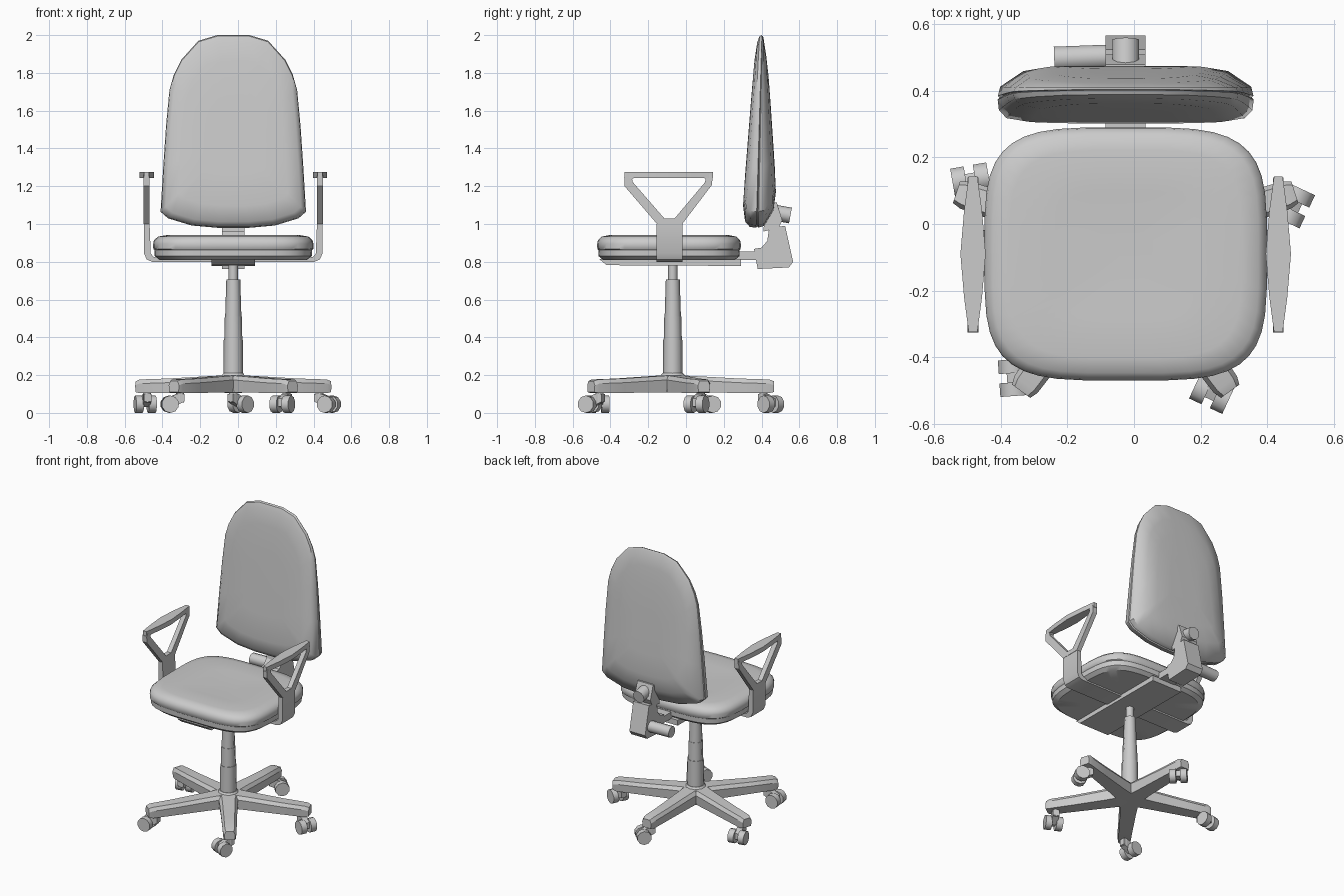
import bpy, bmesh, math
from mathutils import Vector, Matrix

if "Cube" in bpy.data.objects:
    bpy.data.objects.remove(bpy.data.objects["Cube"])

CX, CY = -0.025, -0.07          # column axis


def finish(bm, name, smooth=35):
    bmesh.ops.recalc_face_normals(bm, faces=bm.faces[:])
    me = bpy.data.meshes.new(name)
    bm.to_mesh(me)
    bm.free()
    ob = bpy.data.objects.new(name, me)
    bpy.context.collection.objects.link(ob)
    if smooth:
        bpy.ops.object.select_all(action='DESELECT')
        ob.select_set(True)
        bpy.context.view_layer.objects.active = ob
        bpy.ops.object.shade_smooth_by_angle(angle=math.radians(smooth))
    return ob


def loft(name, loops, smooth=35, closed=False):
    """Skin a list of equal loops; cap both ends, or join last to first."""
    bm = bmesh.new()
    rows = [[bm.verts.new(p) for p in lp] for lp in loops]
    n = len(rows[0])
    pairs = list(zip(rows, rows[1:])) + ([(rows[-1], rows[0])] if closed else [])
    for a, b in pairs:
        for i in range(n):
            j = (i + 1) % n
            bm.faces.new((a[i], a[j], b[j], b[i]))
    if not closed:
        bm.faces.new(rows[0])
        bm.faces.new(rows[-1])
    return finish(bm, name, smooth)


def prism(name, pts, axis, a, b):
    """Extrude a 2D profile along x or y."""
    put = (lambda p, t: (t, p[0], p[1])) if axis == 'x' else (lambda p, t: (p[0], t, p[1]))
    return loft(name, [[put(p, t) for p in pts] for t in (a, b)], 25)


def rod(name, p, q, r, n=10, r2=None):
    """Cylinder or cone between two points."""
    p, q = Vector(p), Vector(q)
    d = q - p
    rot = d.to_track_quat('Z', 'Y').to_matrix().to_4x4()
    bm = bmesh.new()
    bmesh.ops.create_cone(bm, cap_ends=True, segments=n, radius1=r,
                          radius2=r if r2 is None else r2, depth=d.length,
                          matrix=Matrix.Translation((p + q) / 2) @ rot)
    return finish(bm, name, 50)


def box(name, x0, x1, y0, y1, z0, z1):
    return prism(name, [(x0, z0), (x1, z0), (x1, z1), (x0, z1)], 'y', y0, y1)


# Seat: rounded-square loops for the pan and the cushion
def seat_loop(s, z, n=40):
    def sp(v):
        return math.copysign(abs(v) ** 0.5, v)
    out = []
    for i in range(n):
        t = 2 * math.pi * (i + 0.5) / n
        out.append((CX + 0.425 * s * sp(math.cos(t)), -0.09 + 0.381 * s * sp(math.sin(t)), z))
    return out


loft("seat_pan", [seat_loop(s, z) for s, z in
                  [(0.6, .81), (.92, .81), (.98, .83), (.985, .865)]])
loft("seat_cushion", [seat_loop(s, z) for s, z in
                      [(.97, .858), (.998, .868), (1, .895), (.99, .913), (.94, .933),
                       (.82, .942), (.5, .938), (.2, .934)]], 50)

# Backrest: arch outline, thicker towards the bottom and leaning back
half = [(.085, .98), (.22, .992), (.345, 1.03), (.385, 1.065), (.371, 1.3), (.356, 1.52),
        (.338, 1.71), (.315, 1.79), (.275, 1.87), (.185, 1.97), (.085, 2.0)]
arch = half + [(-x, z) for x, z in reversed(half)]


def back_loop(s, d):
    out = []
    for x, z in arch:
        z = 1.45 + (z - 1.45) * s
        thick = .08 - .05 * (z - 1) if d < 0 else .118 - .096 * (z - 1)
        out.append((CX + x * s, .372 + .03 * (z - 1) + d * thick, z))
    return out


loft("backrest_cushion", [back_loop(s, d) for s, d in
                          [(.4, -1), (.75, -.97), (.93, -.75), (.99, -.42), (1, 0), (.985, .05)]], 45)
loft("backrest_shell", [back_loop(s, d) for s, d in
                        [(.985, .05), (.998, .1), (.98, .35), (.8, .8), (.6, .97), (.3, 1)]], 45)

# Armrests: triangular loop, lens-shaped pad, bent mounting strip
outer = [(-.153, 1.0), (-.325, 1.2), (-.327, 1.245), (-.297, 1.275),
         (.115, 1.275), (.14, 1.25), (.138, 1.208), (-.02, 1.0)]
inner = [(-.115, 1.03), (-.282, 1.222), (-.285, 1.235), (-.275, 1.246),
         (.094, 1.246), (.104, 1.236), (.1, 1.22), (-.06, 1.03)]
strip = [(.473, 1.0), (.473, .845), (.458, .812), (.43, .80), (.1, .80),
         (.1, .825), (.42, .825), (.437, .843), (.443, 1.0)]
pad = [(-.013, -.325), (.013, -.325), (.027, -.22), (.038, -.09), (.027, .04), (.013, .143),
       (-.013, .143), (-.027, .04), (-.038, -.09), (-.027, -.22)]
for s, side in ((-1, "left"), (1, "right")):
    x = CX + s * .459
    loft(side + "_arm_loop", [[(x + dx, y, z) for y, z in ring] for dx, ring in
                              [(-.016, outer), (.016, outer), (.016, inner), (-.016, inner)]],
         30, closed=True)
    loft(side + "_arm_pad", [[(x + px, py, z) for px, py in pad] for z in (1.243, 1.276)], 30)
    prism(side + "_arm_strip", [(CX + s * u, z) for u, z in strip], 'y', -.155, -.018)

# Tilt mechanism under the seat and bracket behind it
prism("tilt_plate", [(-.46, .815), (-.42, .782), (.29, .778), (.29, .815)], 'x', CX - .115, CX + .115)
box("back_bar", CX - .06, CX + .06, .2, .4, .81, .855)
prism("back_bracket", [(.37, .81), (.36, .868), (.40, .875), (.43, .91), (.44, .98), (.525, .99),
                       (.567, .80), (.545, .77), (.38, .762)], 'x', CX - .06, CX + .06)
prism("back_strut", [(.41, .96), (.49, .98), (.51, 1.02), (.48, 1.115), (.42, 1.115)],
      'x', CX - .06, CX + .06)
rod("back_knob", (CX, .47, 1.06), (CX, .553, 1.045), .042)
rod("tilt_handle", (CX - .055, .503, .84), (CX - .215, .497, .84), .038)

# Gas column in stepped sections
for i, (z0, z1, r0, r1) in enumerate([(.19, .385, .053, .051), (.385, .51, .048, .045),
                                      (.51, .705, .043, .037), (.705, .79, .025, .025)]):
    rod(f"column_{i + 1}", (CX, CY, z0), (CX, CY, z1), r0, 8, r1)

# Five-star base with twin-wheel casters
rod("base_hub", (CX, CY, .11), (CX, CY, .195), .1, 10, .085)
rod("base_collar", (CX, CY, .19), (CX, CY, .21), .07, 10, .055)
arm_sections = [(.02, .065, .2, .11), (.15, .056, .193, .108), (.35, .048, .182, .106),
                (.51, .043, .177, .105), (.535, .034, .168, .11)]
caster_turn = [45, 100, 184, 245, -25]
for k in range(5):
    a = math.radians(90 + 72 * k)
    u, v = Vector((math.cos(a), math.sin(a), 0)), Vector((-math.sin(a), math.cos(a), 0))
    hub = Vector((CX, CY, 0))
    loft(f"base_arm_{k + 1}", [[hub + u * r + v * (w * f) + Vector((0, 0, z)) for f, z in
                                [(-.9, zb), (-1, zt - .022), (-.7, zt), (.7, zt),
                                 (1, zt - .022), (.9, zb)]] for r, w, zt, zb in arm_sections], 30)
    c = math.radians(caster_turn[k])
    roll, axle = Vector((math.cos(c), math.sin(c), 0)), Vector((-math.sin(c), math.cos(c), 0))
    pivot = hub + u * .48
    centre = pivot + roll * .055 + Vector((0, 0, .046))
    rod(f"caster_stem_{k + 1}", pivot + Vector((0, 0, .055)), pivot + Vector((0, 0, .12)), .022, 8)
    for s in (-1, 1):
        rod(f"caster_wheel_{k + 1}_{'ab'[s > 0]}", centre + axle * (s * .014),
            centre + axle * (s * .055), .046, 10)
    # hood joining stem and axle
    prof = [(-.022, .06), (-.022, .1), (.02, .1), (.075, .075), (.075, .035), (.04, .03)]
    loft(f"caster_hood_{k + 1}", [[pivot + roll * r + axle * t + Vector((0, 0, z)) for r, z in prof]
                                  for t in (-.02, .02)], 30)
